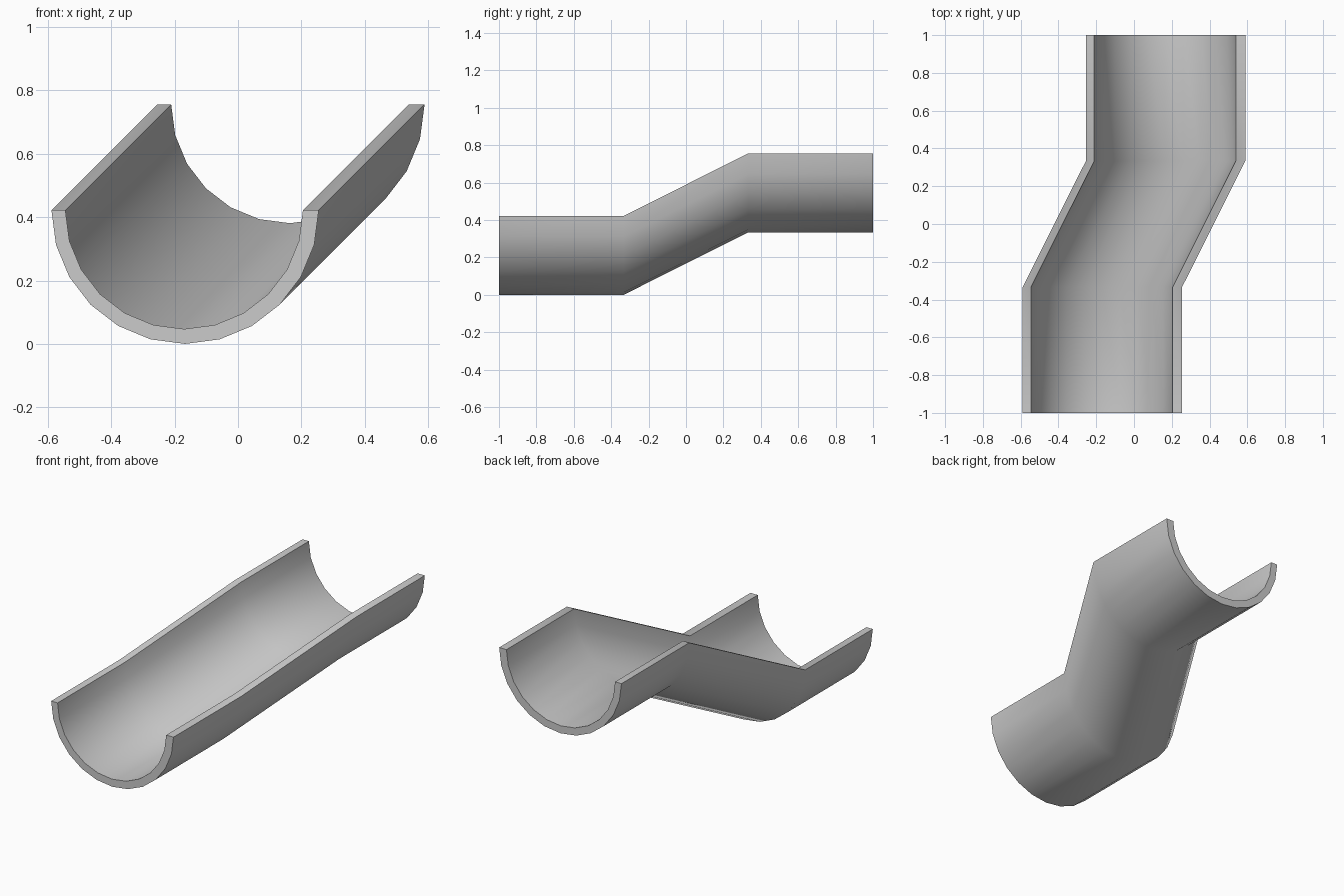
import bpy, bmesh, math

if "Cube" in bpy.data.objects:
    bpy.data.objects.remove(bpy.data.objects["Cube"])

STEPS = 12                       # facets around the half circle
PATH = [(-0.167, -1.0, 0.0), (-0.167, -0.333, 0.0),
        (0.167, 0.333, 0.334), (0.167, 1.0, 0.334)]


def arc(cx, radius):
    """Half circle, left rim to right rim through the bottom."""
    return [(cx - radius * math.cos(math.pi * i / STEPS),
             0.422 - radius * math.sin(math.pi * i / STEPS))
            for i in range(STEPS + 1)]


# Closed U-shaped cross-section: outer wall, then inner wall back again
profile = arc(0.0, 0.422) + arc(-0.003, 0.375)[::-1]

# Sweep the upright section along the offset path
bm = bmesh.new()
rings = [[bm.verts.new((px + x, py, pz + z)) for x, z in profile]
         for px, py, pz in PATH]
n = len(profile)
for a, b in zip(rings, rings[1:]):
    for i in range(n):
        j = (i + 1) % n
        bm.faces.new((a[i], a[j], b[j], b[i]))

# End caps, one quad per facet of the wall
for ring in (rings[0], rings[-1]):
    for i in range(STEPS):
        bm.faces.new((ring[i], ring[i + 1], ring[n - 2 - i], ring[n - 1 - i]))

bmesh.ops.recalc_face_normals(bm, faces=bm.faces)
mesh = bpy.data.meshes.new("half_pipe_channel")
bm.to_mesh(mesh)
bm.free()
channel = bpy.data.objects.new("half_pipe_channel", mesh)
bpy.context.collection.objects.link(channel)

# Smooth walls, sharp rims and ends
bpy.context.view_layer.objects.active = channel
channel.select_set(True)
bpy.ops.object.shade_smooth_by_angle(angle=math.radians(40))
